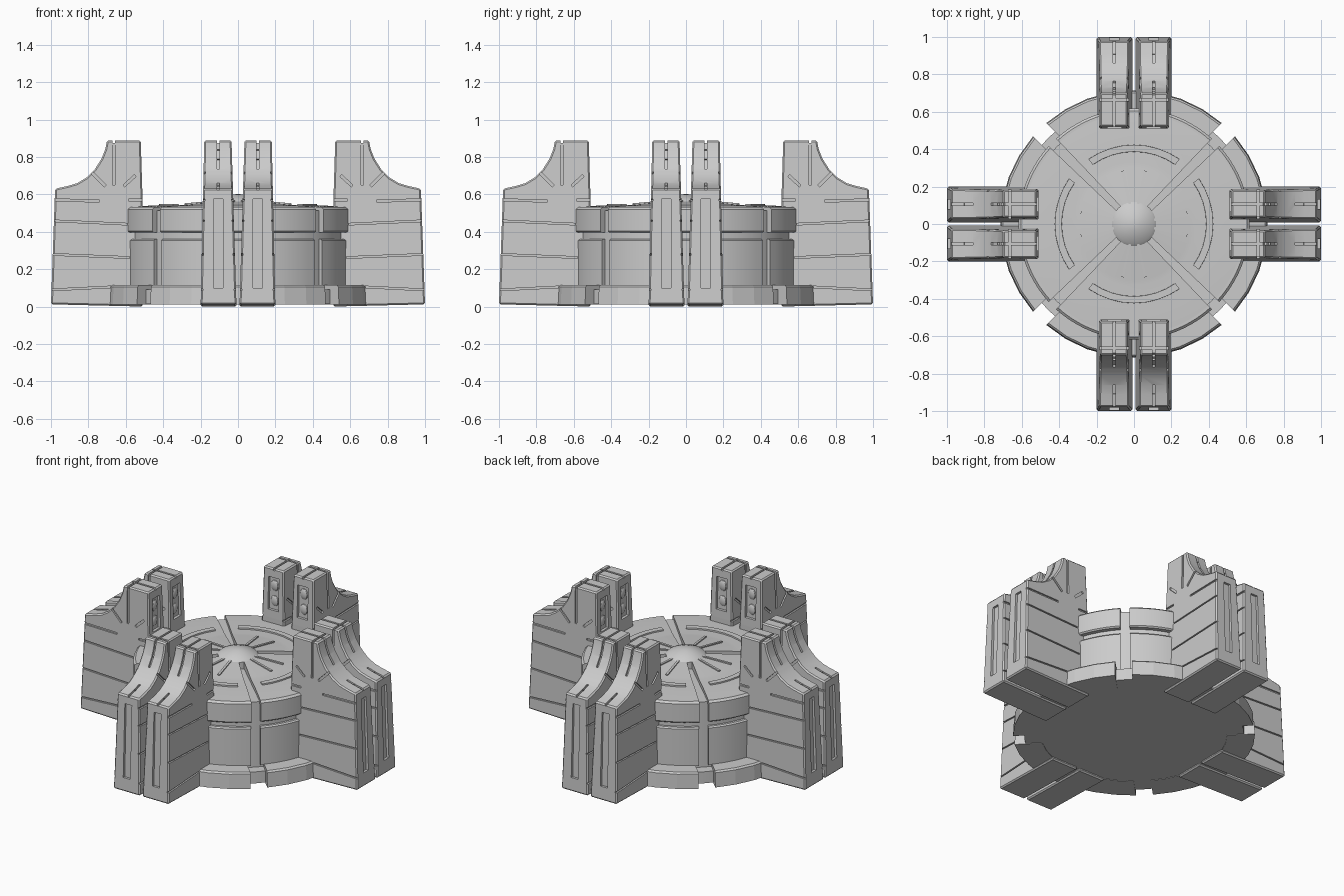
import bpy, bmesh, math
from mathutils import Matrix, Vector

if "Cube" in bpy.data.objects:
    bpy.data.objects.remove(bpy.data.objects["Cube"])


def add_object(name, bm, smooth=0):
    bmesh.ops.recalc_face_normals(bm, faces=bm.faces)
    mesh = bpy.data.meshes.new(name)
    bm.to_mesh(mesh)
    bm.free()
    if smooth:
        mesh.shade_smooth()
        mesh.set_sharp_from_angle(angle=math.radians(smooth))
    ob = bpy.data.objects.new(name, mesh)
    bpy.context.collection.objects.link(ob)
    return ob


def sectors(name, profile, offset, steps, edge=45, smooth=30):
    """Four curved blocks of closed (r, z) profile, trimmed to leave diagonal gaps."""
    bm = bmesh.new()
    for q in range(4):
        rings = []
        for i in range(steps + 1):
            t = 2 * i / steps - 1
            ring = []
            for r, z in profile:
                half = math.radians(edge) - math.asin(offset(r) / r)
                a = q * math.pi / 2 + t * half
                ring.append(bm.verts.new((r * math.cos(a), r * math.sin(a), z)))
            rings.append(ring)
        n = len(profile)
        for a, b in zip(rings, rings[1:]):
            for j in range(n):
                k = (j + 1) % n
                bm.faces.new((a[j], a[k], b[k], b[j]))
        bm.faces.new(rings[0])
        bm.faces.new(rings[-1][::-1])
    return add_object(name, bm, smooth)


def disc(name, profile, steps=48, smooth=25):
    """Solid of revolution from an open (r, z) profile."""
    bm = bmesh.new()
    vs = [bm.verts.new((r, 0, z)) for r, z in profile]
    es = [bm.edges.new(p) for p in zip(vs, vs[1:])]
    bmesh.ops.spin(bm, geom=vs + es, axis=(0, 0, 1), cent=(0, 0, 0),
                   angle=math.tau, steps=steps, use_duplicate=False)
    bmesh.ops.remove_doubles(bm, verts=bm.verts, dist=1e-4)
    return add_object(name, bm, smooth)


def bar(bm, p0, p1, y, wy, t):
    """Box running between two (x, z) points, wy wide along y and t thick."""
    d = Vector(p1) - Vector(p0)
    c = (Vector(p0) + Vector(p1)) / 2
    m = (Matrix.Translation((c.x, y, c.y))
         @ Matrix.Rotation(-math.atan2(d.y, d.x), 4, 'Y')
         @ Matrix.Diagonal((d.length, wy, t, 1)))
    bmesh.ops.create_cube(bm, size=1, matrix=m)


# Central drum: core, flange, wall bands, roof
disc("drum_core", [(0, 0.015), (0.65, 0.015), (0.65, 0.09), (0.585, 0.09),
                   (0.585, 0.515), (0, 0.515)])
sectors("base_flange", [(0.55, 0.012), (0.715, 0.012), (0.71, 0.105), (0.70, 0.115),
                        (0.55, 0.115)], lambda r: 0.05, 8, smooth=0)
sectors("lower_wall", [(0.55, 0.11), (0.608, 0.11), (0.608, 0.352), (0.60, 0.36), (0.55, 0.36)],
        lambda r: 0.028, 20)
sectors("upper_wall", [(0.55, 0.395), (0.61, 0.395), (0.618, 0.403), (0.618, 0.52),
                       (0.605, 0.532), (0.55, 0.532)], lambda r: 0.028, 20)
sectors("roof_panels", [(0.11, 0.50), (0.606, 0.50), (0.606, 0.531), (0.45, 0.541),
                        (0.33, 0.540), (0.30, 0.543), (0.11, 0.562)],
        lambda r: 0.013 + 0.025 * r, 20)
sectors("roof_arcs", [(0.385, 0.53), (0.425, 0.53), (0.423, 0.549), (0.387, 0.549)],
        lambda r: 0.0, 8, edge=35)
disc("roof_dome", [(0, 0.50), (0.12, 0.50), (0.12, 0.56), (0.105, 0.573),
                   (0.06, 0.59), (0.035, 0.598), (0, 0.602)], 24)

# Thin ribs fanning out from the dome
bm = bmesh.new()
for q in range(4):
    for s in (-1, 1):
        part = bmesh.new()
        bar(part, (0.10, 0.562), (0.29, 0.545), 0, 0.014, 0.014)
        part.transform(Matrix.Rotation(q * math.pi / 2 + s * math.radians(12), 4, 'Z'))
        tmp = bpy.data.meshes.new("tmp")
        part.to_mesh(tmp)
        part.free()
        bm.from_mesh(tmp)
        bpy.data.meshes.remove(tmp)
add_object("roof_ribs", bm)

# Half pylon: side profile with tapering thickness
curve = [(0.978, 0.63), (0.91, 0.645), (0.86, 0.66), (0.81, 0.69), (0.765, 0.735),
         (0.73, 0.79), (0.71, 0.84), (0.70, 0.888)]
profile = [(0.51, 0.0), (1.0, 0.012)] + curve + [(0.52, 0.888), (0.51, 0.57)]


def outer(z): return 0.2 - 0.022 * z
def inner(z): return 0.008 + 0.03 * z


bm = bmesh.new()
sides = [[bm.verts.new((x, f(z), z)) for x, z in profile] for f in (inner, outer)]
n = len(profile)
bm.faces.new(sides[0])
bm.faces.new(sides[1][::-1])
for j in range(n):
    k = (j + 1) % n
    bm.faces.new((sides[0][j], sides[0][k], sides[1][k], sides[1][j]))
half = add_object("half_pylon", bm)
bev = half.modifiers.new("bevel", 'BEVEL')
bev.width, bev.segments = 0.008, 1
bev.limit_method, bev.angle_limit = 'ANGLE', math.radians(40)

# Grooves and slots to cut from the half pylon
bm = bmesh.new()
seams = [((0.58, 0.11), (1.02, 0.088), 0.009), ((0.58, 0.262), (1.02, 0.28), 0.009),
         ((0.58, 0.44), (1.02, 0.46), 0.009), ((0.74, 0.565), (1.02, 0.57), 0.012),
         ((0.50, 0.57), (0.585, 0.57), 0.012), ((0.71, 0.645), (0.79, 0.725), 0.014),
         ((0.61, 0.645), (0.55, 0.70), 0.014), ((0.665, 0.65), (0.665, 0.90), 0.014)]
for p0, p1, t in seams:
    z = (p0[1] + p1[1]) / 2
    for y in (outer(z), inner(z)):
        bar(bm, p0, p1, y, 0.02, t)
bar(bm, (0.665, 0.875), (0.665, 0.90), 0.105, 0.4, 0.014)
bar(bm, (0.995, 0.10), (0.981, 0.575), 0.105, 0.05, 0.03)
bar(bm, (0.50, 0.888), (0.72, 0.888), 0.105, 0.013, 0.026)
for p0, p1 in list(zip(curve, curve[1:]))[:2] + list(zip(curve, curve[1:]))[4:]:
    bar(bm, p0, p1, 0.105, 0.013, 0.026)
bar(bm, (0.514, 0.62), (0.517, 0.83), 0.105, 0.075, 0.03)
cutter = add_object("groove_cutter", bm)
cutter.hide_render = True
cut = half.modifiers.new("grooves", 'BOOLEAN')
cut.operation, cut.solver, cut.use_self, cut.object = 'DIFFERENCE', 'EXACT', True, cutter

bpy.context.view_layer.update()
deps = bpy.context.evaluated_depsgraph_get()
baked = bpy.data.meshes.new_from_object(half.evaluated_get(deps))
bpy.data.objects.remove(half)
bpy.data.objects.remove(cutter)

# Four pylons, each a mirrored pair, with two studs in each inner recess
bm = bmesh.new()
bm.from_mesh(baked)
for z in (0.675, 0.775):
    bmesh.ops.create_uvsphere(bm, u_segments=12, v_segments=8, radius=1,
                              matrix=Matrix.Translation((0.531, 0.105, z))
                              @ Matrix.Diagonal((0.012, 0.028, 0.035, 1)))
bm.to_mesh(baked)
bm.free()
baked.shade_smooth()
baked.set_sharp_from_angle(angle=math.radians(25))
for q, side in enumerate(("right", "back", "left", "front")):
    for s, label in ((1, "a"), (-1, "b")):
        mesh = baked.copy()
        mesh.transform(Matrix.Rotation(q * math.pi / 2, 4, 'Z') @ Matrix.Diagonal((1, s, 1, 1)))
        if s < 0:
            mesh.flip_normals()
        ob = bpy.data.objects.new(f"{side}_pylon_{label}", mesh)
        bpy.context.collection.objects.link(ob)
